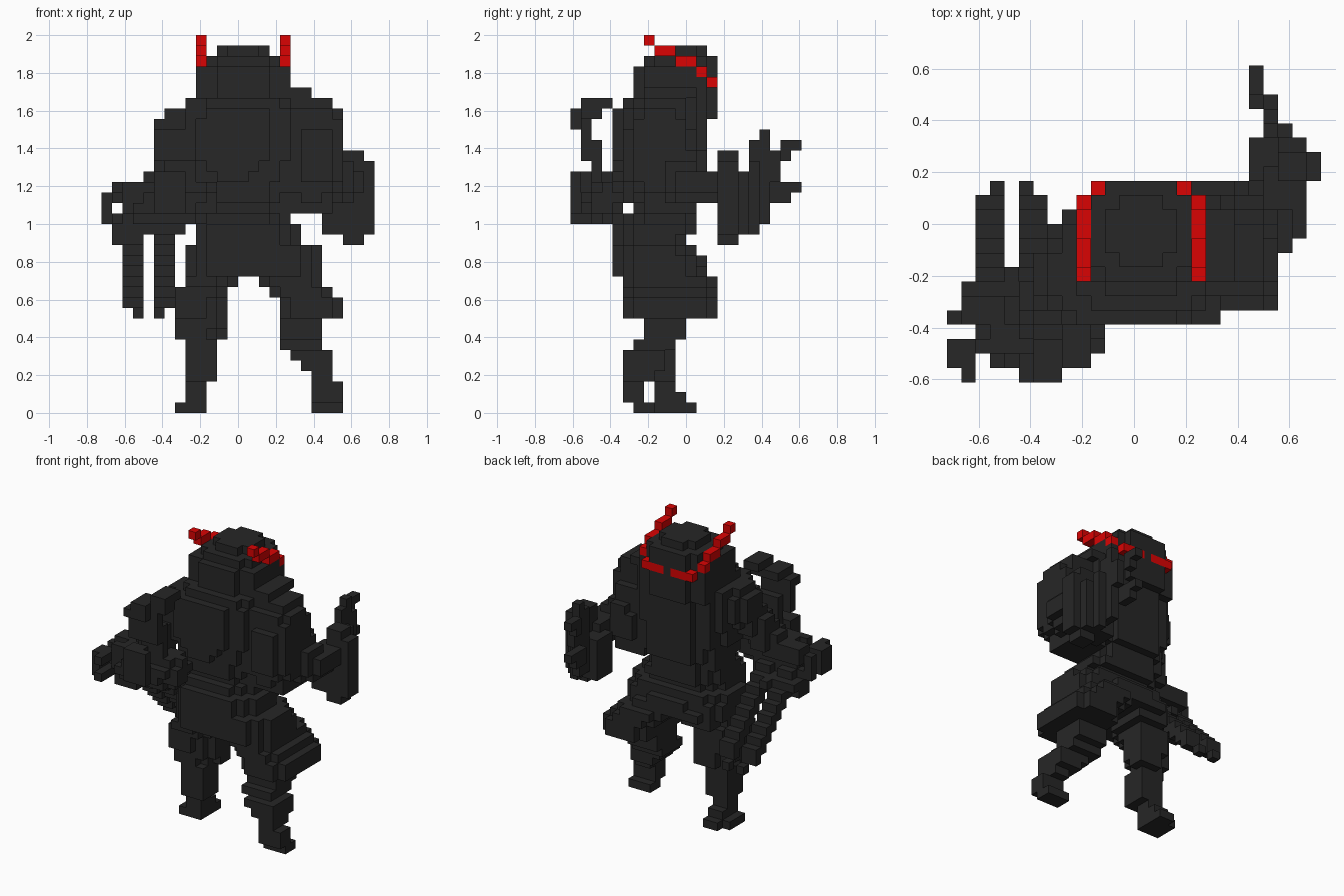
import bpy
import bmesh

U = 2 / 36  # edge of one block

start_cube = bpy.data.objects.get("Cube")
if start_cube:
    bpy.data.objects.remove(start_cube, do_unlink=True)


def material(name, colour):
    mat = bpy.data.materials.new(name)
    mat.use_nodes = True
    mat.diffuse_color = colour
    for node in mat.node_tree.nodes:
        if node.type == "BSDF_PRINCIPLED":
            node.inputs["Base Color"].default_value = colour
    return mat


charcoal = material("charcoal", (0.02, 0.02, 0.02, 1))
red = material("red", (0.7, 0.001, 0.001, 1))


def box(i0, i1, j0, j1, k0, k1):
    """Block cells between inclusive limits."""
    return {(i, j, k) for i in range(i0, i1 + 1)
            for j in range(j0, j1 + 1) for k in range(k0, k1 + 1)}


def loft(*rings, twist=0):
    """Rounded slices between rings of (height, x limits, y limits)."""
    cells = set()
    for low, high in zip(rings, rings[1:]):
        for k in range(low[0], high[0] + 1):
            t = (k - low[0]) / (high[0] - low[0])
            a, b, c, d = (p + (q - p) * t for p, q in zip(low[1:], high[1:]))
            cx, cy = (a + b) / 2, (c + d) / 2
            rx, ry = (b - a) / 2 + 0.6, (d - c) / 2 + 0.6
            for i, j, _ in box(int(a) - 1, int(b) + 2, int(c) - 2, int(d) + 3, k, k):
                dx = i - cx
                dy = j - cy - twist * dx
                if abs(dx / rx) ** 2.5 + abs(dy / ry) ** 2.5 <= 1:
                    cells.add((i, j, k))
    return cells


def limb(*points):
    """Chain of balls between points of (x, y, z, radius)."""
    cells = set()
    steps = 10
    for p, q in zip(points, points[1:]):
        for s in range(steps + 1):
            x, y, z, r = (a + (b - a) * s / steps for a, b in zip(p, q))
            n = int(r) + 1
            ix, iy, iz = round(x), round(y), round(z)
            for i, j, k in box(ix - n, ix + n, iy - n, iy + n, iz - n, iz + n):
                if (i - x) ** 2 + (j - y) ** 2 + (k - z) ** 2 <= r * r:
                    cells.add((i, j, k))
    return cells


def blade(i0, tip, start):
    """Stepped sword sloping down towards the back."""
    cells = box(tip, tip, 13, 13, 9, 9)
    for j in range(start, 13):
        cells |= box(i0, i0 + 1, j, j, 22 - j, 23 - j)
    return cells


def path(i, *steps):
    """Single blocks at one x position."""
    return {(i, j, k) for j, k in steps}


parts = {}

# Red horns and the band behind the head
horn_steps = [(7, 35), (8, 34), (9, 34), (10, 33), (11, 33), (12, 32)]
parts["right_horn"] = path(9, *horn_steps)
parts["left_horn"] = path(17, *horn_steps)
parts["head_band"] = box(10, 12, 13, 13, 31, 31) | box(14, 16, 13, 13, 31, 31)

# Head and body
parts["head"] = loft((28, 9, 17, 6, 13), (32, 9, 17, 6, 13),
                     (33, 10, 16, 7, 13), (34, 11, 15, 8, 12))
parts["torso"] = loft((16, 9, 18, 4, 10), (17, 9, 18, 4, 11), (18, 9, 17, 5, 11),
                      (19, 9, 17, 6, 11), (20, 9, 17, 5, 12), (24, 8, 18, 4, 12),
                      (28, 8, 18, 4, 12), (29, 9, 18, 5, 12), twist=0.1)
parts["hips"] = loft((13, 8, 20, 4, 12), (15, 8, 20, 4, 11))

# Legs and feet
parts["right_leg"] = (loft((1, 8, 9, 8, 10), (2, 8, 9, 8, 9), (3, 8, 10, 7, 9),
                           (6, 8, 10, 7, 9))
                      | loft((7, 7, 11, 7.5, 9.5), (9, 7, 11, 6.5, 10),
                             (11, 7, 11, 6, 10), (12, 8, 12, 5.5, 11), twist=0.4))
parts["right_foot"] = box(7, 9, 8, 10, 0, 0) | box(8, 9, 11, 11, 0, 0)
parts["left_leg"] = loft((1, 20, 22, 5, 6), (2, 20, 22, 5, 6), (3, 20, 21, 5, 7),
                         (4, 19, 21, 5, 8), (5, 18, 21, 5, 8), (6, 17, 20, 6, 9),
                         (7, 17, 20, 7, 10), (8, 17, 20, 7, 10), (9, 17, 22, 5, 13),
                         (10, 17, 22, 5, 13), (11, 16, 21, 5, 13), (12, 15, 20, 5, 13))
parts["left_foot"] = box(20, 22, 6, 7, 0, 0)

# Left arm reaching back to an open claw set at a slant
parts["left_shoulder"] = loft((19, 18, 21, 7, 11), (22, 18, 22, 5, 12),
                              (25, 18, 22, 5, 11), (28, 18, 22, 6, 10),
                              (29, 17, 21, 7, 10), (30, 16, 19, 7, 11))
parts["left_arm"] = limb((20.5, 10, 23, 2.3), (22.3, 10, 21.5, 1.9), (23, 14, 21, 1.5))
parts["left_hand"] = (box(25, 25, 14, 15, 17, 23) | box(24, 24, 14, 15, 16, 24)
                      | box(23, 23, 14, 15, 16, 24) | box(23, 24, 16, 16, 17, 22)
                      | box(22, 23, 17, 17, 18, 23) | box(21, 22, 14, 16, 17, 21)
                      | box(22, 22, 18, 18, 18, 22))
parts["left_claws"] = (path(22, (17, 24), (17, 25), (18, 23), (18, 24),
                            (18, 25), (18, 26), (19, 23), (19, 24), (19, 22))
                       | path(21, (20, 24), (20, 25), (21, 25), (19, 21), (20, 21),
                              (20, 20), (21, 21), (19, 20))
                       | path(23, (17, 17)))

# Right arm bent forward, with a raised hook
parts["right_arm"] = limb((8, 7, 26, 2.6), (7, 6, 24, 2), (5.3, 4.5, 21.5, 1.7))
parts["right_forearm"] = limb((3, 2.6, 19.4, 1.7), (8.5, 2.8, 19.8, 2))
parts["right_hook"] = (box(8, 9, 1, 3, 29, 29) | box(6, 9, 1, 2, 28, 28)
                       | box(6, 7, 0, 0, 28, 28) | box(5, 7, 0, 0, 27, 27)
                       | box(5, 8, 1, 1, 24, 27) | box(6, 8, 2, 2, 22, 25))
parts["right_hand"] = (box(1, 7, 4, 4, 17, 18) | box(1, 4, 4, 5, 20, 21)
                       | box(1, 1, 5, 6, 17, 17) | box(4, 4, 5, 7, 17, 17)
                       | box(0, 0, 4, 4, 18, 20) | box(0, 0, 1, 2, 18, 20)
                       | box(1, 1, 0, 2, 18, 18) | box(1, 1, 0, 2, 20, 20)
                       | box(5, 7, 0, 0, 19, 22) | box(1, 3, 4, 5, 16, 16))

# Twin blades trailing from the right hand
parts["outer_blade"] = blade(2, 3, 2)
parts["inner_blade"] = blade(5, 5, 1)

solid = set().union(*parts.values())
done = set()


def build(name, cells, mat):
    """Mesh only the block faces that are on the outside."""
    bm = bmesh.new()
    corners = {}

    def corner(p):
        if p not in corners:
            i, j, k = p
            corners[p] = bm.verts.new(((i - 13) * U, (j - 11) * U, k * U))
        return corners[p]

    for cell in sorted(cells):
        for axis in range(3):
            u, v = (axis + 1) % 3, (axis + 2) % 3
            for side in (0, 1):
                beside = list(cell)
                beside[axis] += 2 * side - 1
                if tuple(beside) in solid:
                    continue
                quad = []
                for du, dv in ((0, 0), (1, 0), (1, 1), (0, 1)):
                    p = list(cell)
                    p[axis] += side
                    p[u] += du
                    p[v] += dv
                    quad.append(corner(tuple(p)))
                bm.faces.new(quad if side else quad[::-1])
    mesh = bpy.data.meshes.new(name)
    bm.to_mesh(mesh)
    bm.free()
    mesh.materials.append(mat)
    bpy.context.collection.objects.link(bpy.data.objects.new(name, mesh))


for name, cells in parts.items():
    is_red = name.endswith("horn") or name == "head_band"
    build(name, cells - done, red if is_red else charcoal)
    done |= cells
